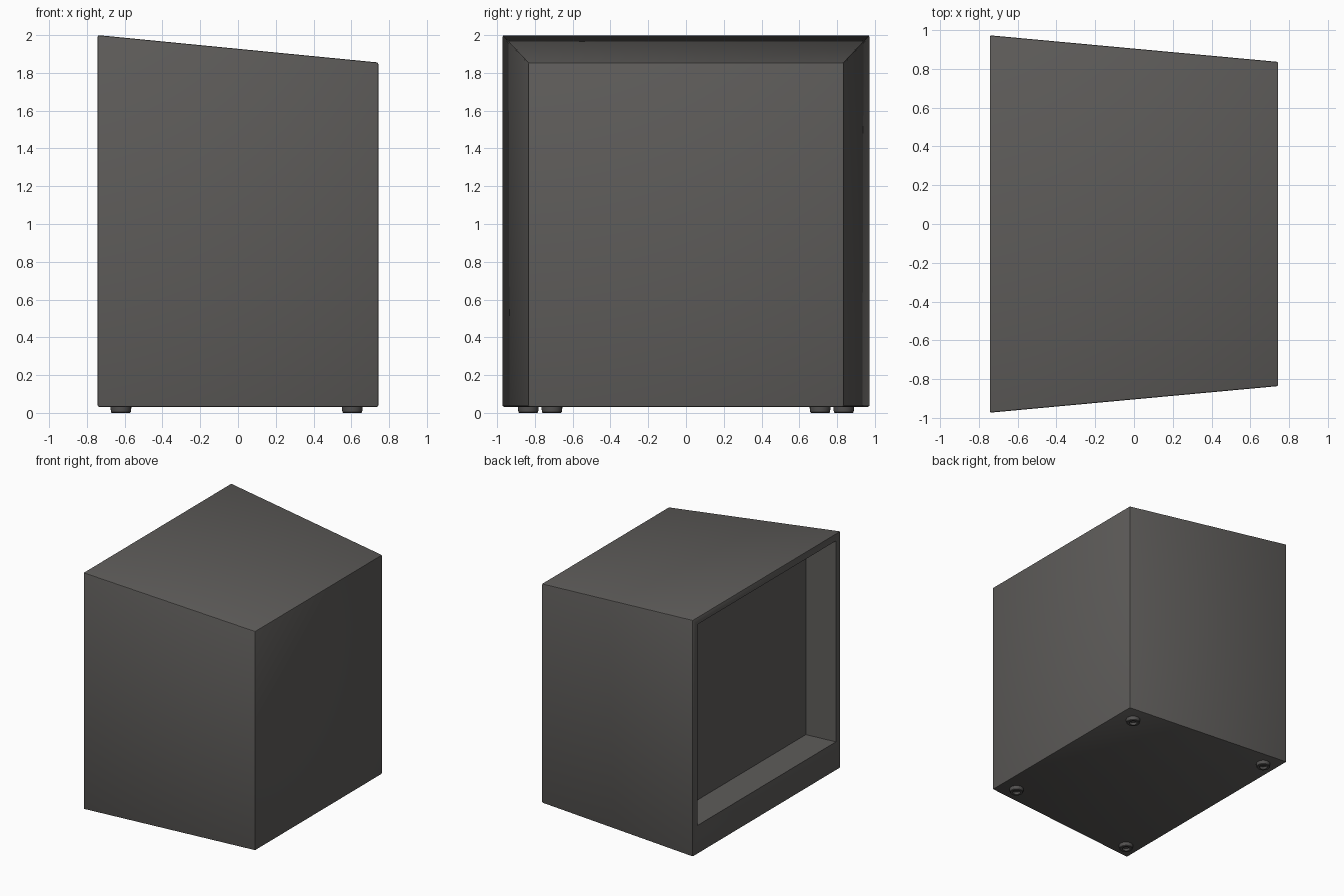
import bpy, bmesh, math

if "Cube" in bpy.data.objects:
    bpy.data.objects.remove(bpy.data.objects["Cube"])


def material(name, rgb):
    m = bpy.data.materials.new(name)
    m.diffuse_color = (*rgb, 1)
    m.use_nodes = True
    m.node_tree.nodes["Principled BSDF"].inputs["Base Color"].default_value = m.diffuse_color
    return m


GREY = material("charcoal_grey", (0.112, 0.107, 0.102))
DARK = material("dark_rubber", (0.085, 0.082, 0.08))


def make_object(name, bm, mat):
    bmesh.ops.recalc_face_normals(bm, faces=bm.faces)
    me = bpy.data.meshes.new(name)
    bm.to_mesh(me)
    bm.free()
    me.materials.append(mat)
    ob = bpy.data.objects.new(name, me)
    bpy.context.collection.objects.link(ob)
    bpy.context.view_layer.objects.active = ob
    ob.select_set(True)
    bpy.ops.object.shade_smooth_by_angle(angle=math.radians(30))
    ob.select_set(False)
    return ob


# tapered cabinet with a recessed panel on its open (-x) side
bm = bmesh.new()


def ring(x, half_y, z0, z1):
    return [bm.verts.new((x, y, z)) for y, z in
            ((-half_y, z0), (half_y, z0), (half_y, z1), (-half_y, z1))]


rings = [ring(0.743, 0.835, 0.032, 1.855),    # closed end
         ring(-0.743, 0.972, 0.032, 2.0),     # open end, outer rim
         ring(-0.743, 0.91, 0.27, 1.942),     # opening
         ring(-0.483, 0.886, 0.27, 1.917)]    # recessed panel
bm.faces.new(rings[0])
for a, b in zip(rings, rings[1:]):
    for i in range(4):
        j = (i + 1) % 4
        bm.faces.new((a[i], a[j], b[j], b[i]))
bm.faces.new(rings[3])
outer = set(rings[0] + rings[1])
edges = [e for e in bm.edges if e.verts[0] in outer and e.verts[1] in outer]
bmesh.ops.bevel(bm, geom=edges, offset=0.008, segments=2, profile=0.5, affect='EDGES')
make_object("cabinet", bm, GREY)

# four round hollow feet, turned from a profile of (radius, height)
PROFILE = [(0.0, 0.034), (0.055, 0.034), (0.055, 0.024), (0.052, 0.004),
           (0.048, 0.0), (0.03, 0.0), (0.026, 0.018), (0.0, 0.018)]
for x, y in ((-0.62, 0.835), (0.605, 0.71)):
    for s in (-1, 1):
        bm = bmesh.new()
        vs = [bm.verts.new((x + r, s * y, z)) for r, z in PROFILE]
        es = [bm.edges.new(p) for p in zip(vs, vs[1:])]
        bmesh.ops.spin(bm, geom=vs + es, cent=(x, s * y, 0), axis=(0, 0, 1),
                       angle=2 * math.pi, steps=24)
        bmesh.ops.remove_doubles(bm, verts=bm.verts, dist=1e-4)
        make_object("foot", bm, DARK)
